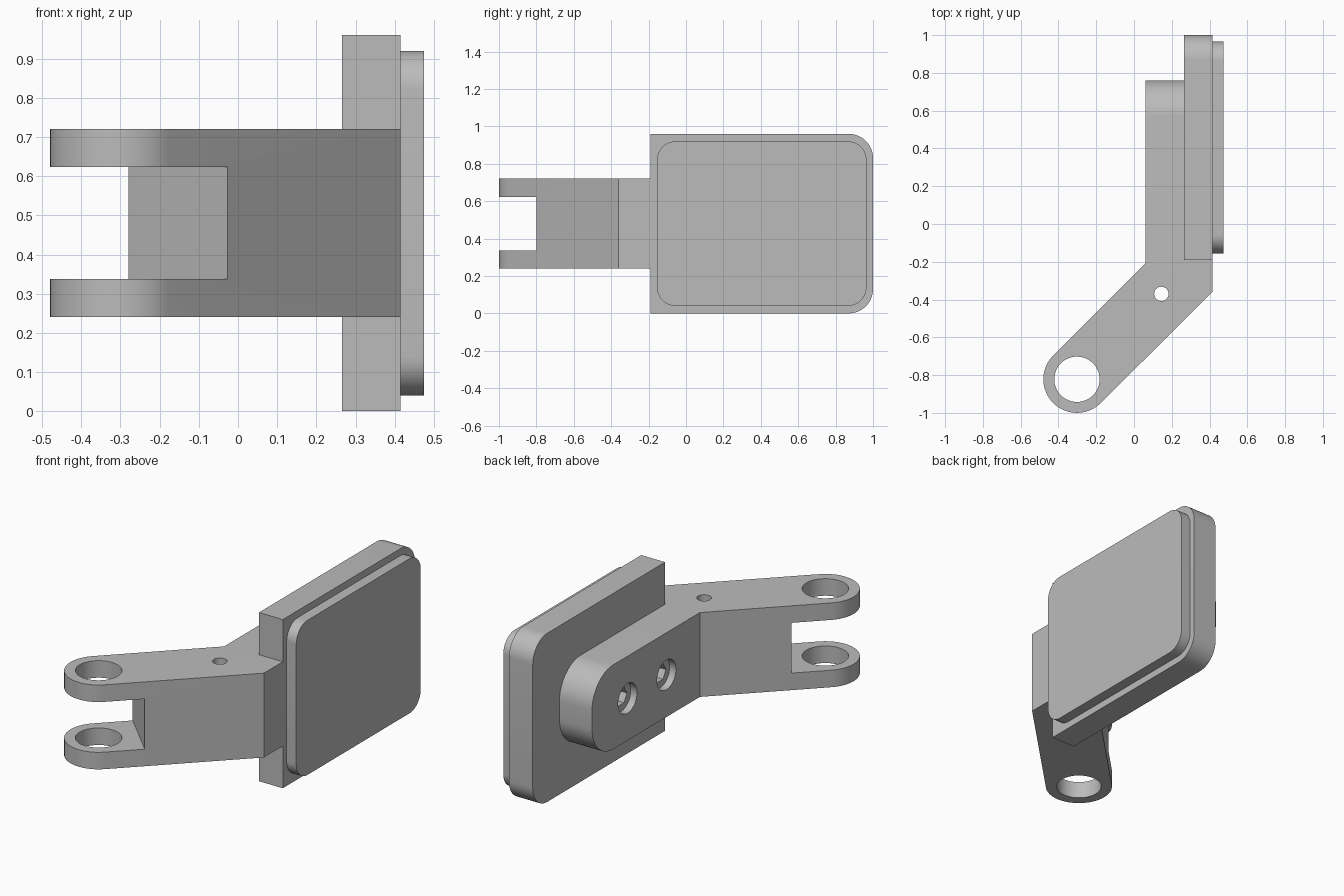
import bpy, bmesh
from math import cos, sin, pi, radians
from mathutils import Matrix, Vector

cube = bpy.data.objects.get("Cube")
if cube:
    bpy.data.objects.remove(cube, do_unlink=True)

grey = bpy.data.materials.new("plain grey")
grey.use_nodes = True
grey.diffuse_color = (0.5, 0.5, 0.5, 1)
grey.node_tree.nodes["Principled BSDF"].inputs["Base Color"].default_value = (0.5, 0.5, 0.5, 1)


def finish(name, bm):
    bmesh.ops.recalc_face_normals(bm, faces=bm.faces)
    mesh = bpy.data.meshes.new(name)
    bm.to_mesh(mesh)
    bm.free()
    mesh.materials.append(grey)
    obj = bpy.data.objects.new(name, mesh)
    bpy.context.collection.objects.link(obj)
    return obj


def round_x_edges(bm, radius, rule):
    """Round the edges that run along x and pass the rule."""
    edges = []
    for e in bm.edges:
        d = e.verts[1].co - e.verts[0].co
        if abs(d.x) > 0.01 and abs(d.y) + abs(d.z) < 1e-4 and rule(e.verts[0].co):
            edges.append(e)
    bmesh.ops.bevel(bm, geom=edges, offset=radius, segments=12, profile=0.5, affect='EDGES')


def prism(points, z0, z1):
    bm = bmesh.new()
    face = bm.faces.new([bm.verts.new((x, y, z0)) for x, y in points])
    out = bmesh.ops.extrude_face_region(bm, geom=[face])
    bmesh.ops.translate(bm, vec=(0, 0, z1 - z0),
                        verts=[v for v in out["geom"] if isinstance(v, bmesh.types.BMVert)])
    return bm


def box(x0, x1, y0, y1, z0, z1):
    return prism([(x0, y0), (x1, y0), (x1, y1), (x0, y1)], z0, z1)


def cylinder(center, radius, depth, axis='Z', sides=48):
    bm = bmesh.new()
    turn = Matrix.Rotation(pi / 2, 4, 'Y') if axis == 'X' else Matrix()
    bmesh.ops.create_cone(bm, cap_ends=True, segments=sides, radius1=radius, radius2=radius,
                          depth=depth, matrix=Matrix.Translation(center) @ turn)
    return bm


def cut(obj, bm):
    cutter = finish("cutter", bm)
    cutter.hide_render = True
    mod = obj.modifiers.new("cut", 'BOOLEAN')
    mod.operation, mod.solver, mod.object = 'DIFFERENCE', 'EXACT', cutter
    graph = bpy.context.evaluated_depsgraph_get()
    mesh = bpy.data.meshes.new_from_object(obj.evaluated_get(graph))
    obj.modifiers.clear()
    obj.data = mesh
    bpy.data.objects.remove(cutter, do_unlink=True)


def smooth(obj):
    bpy.ops.object.select_all(action='DESELECT')
    obj.select_set(True)
    bpy.context.view_layer.objects.active = obj
    bpy.ops.object.shade_smooth_by_angle(angle=radians(30))


BOTTOM, TOP, MID = 0.24, 0.72, 0.48
PIVOT = Vector((-0.302, -0.822, MID))
EAR = 0.178

# Bent arm: straight mounting bar, angled section and rounded pivot end
arc = [radians(135 + 180 * i / 24) for i in range(25)]
profile = [(0.265, 0.76), (0.06, 0.76), (0.06, -0.21)]
profile += [(PIVOT.x + EAR * cos(a), PIVOT.y + EAR * sin(a)) for a in arc]
profile += [(0.415, -0.36), (0.415, -0.19), (0.265, -0.19)]
bm = prism(profile, BOTTOM, TOP)
round_x_edges(bm, 0.19, lambda p: p.y > 0.7)
arm = finish("bent_arm", bm)

# Slot that leaves two ears at the pivot end
slot = box(-0.4, 0.21, -0.4, 0.4, -0.143, 0.143)
slot.transform(Matrix.Translation(PIVOT) @ Matrix.Rotation(pi / 4, 4, 'Z'))
cut(arm, slot)

# Pivot hole and small pin hole
cut(arm, cylinder(PIVOT, 0.12, 1))
cut(arm, cylinder((0.145, -0.37, MID), 0.038, 1))

# Two screw recesses with hexagonal sockets
for y in (0.09, 0.44):
    cut(arm, cylinder((0.05, y, MID), 0.085, 0.1, 'X', 32))
    cut(arm, cylinder((0.10, y, MID), 0.052, 0.1, 'X', 6))
smooth(arm)

# Backing plate, rounded at its far end only
bm = box(0.265, 0.415, -0.19, 1.0, 0, 0.96)
round_x_edges(bm, 0.13, lambda p: p.y > 0.5)
smooth(finish("backing_plate", bm))

# Raised pad, rounded on all four corners
bm = box(0.415, 0.475, -0.155, 0.965, 0.04, 0.92)
round_x_edges(bm, 0.1, lambda p: True)
smooth(finish("raised_pad", bm))
